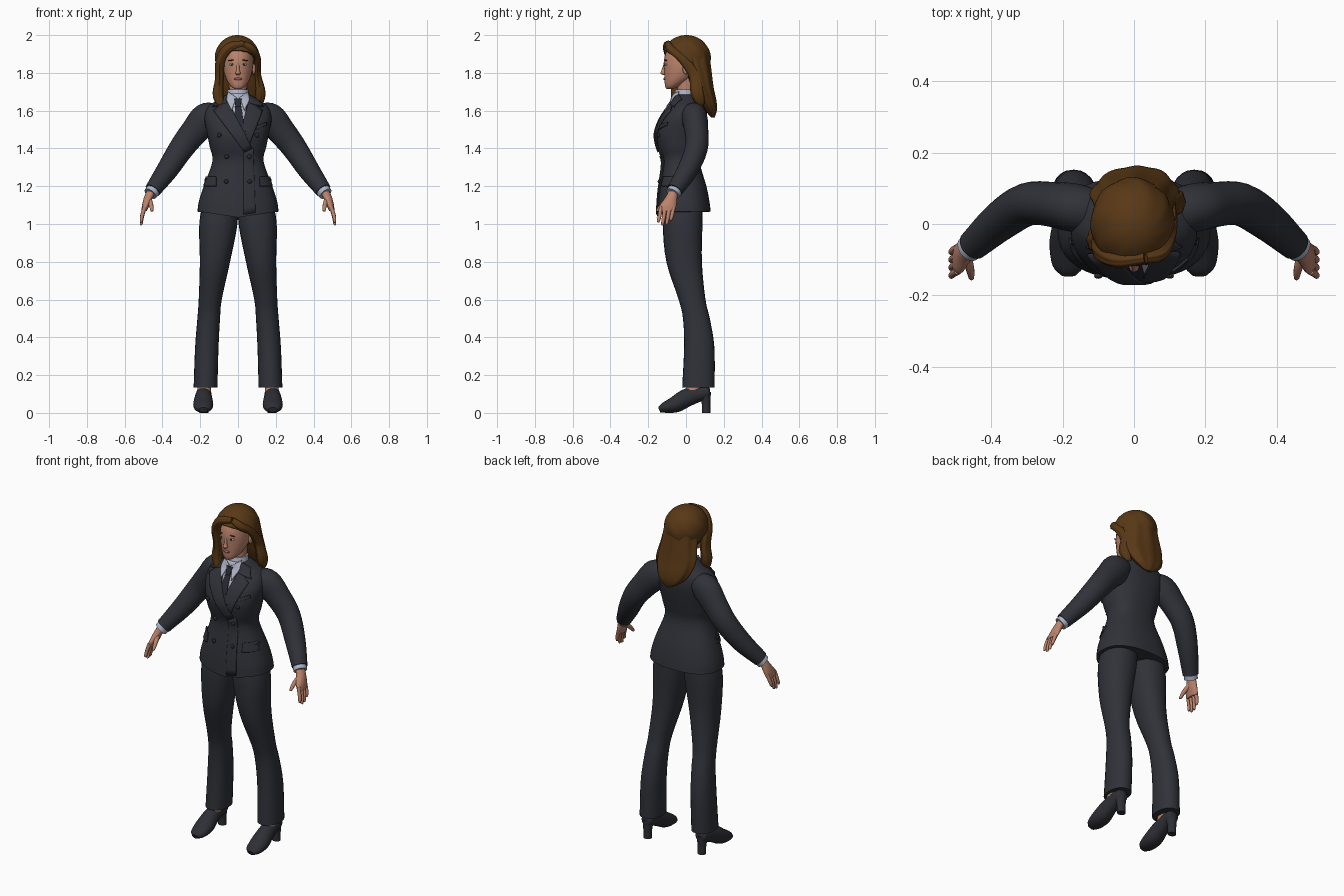
import bpy, bmesh, math
from mathutils import Vector
from mathutils.bvhtree import BVHTree

default = bpy.data.objects.get("Cube")
if default:
    bpy.data.objects.remove(default, do_unlink=True)


def material(name, r, g, b):
    mat = bpy.data.materials.new(name)
    mat.use_nodes = True
    mat.diffuse_color = (r, g, b, 1)
    shader = next(n for n in mat.node_tree.nodes if n.type == "BSDF_PRINCIPLED")
    shader.inputs["Base Color"].default_value = (r, g, b, 1)
    shader.inputs["Roughness"].default_value = 0.7
    return mat


SUIT = material("charcoal suit", .03, .032, .041)
TIE = material("dark tie", .02, .022, .03)
SHOE = material("dark leather", .027, .028, .035)
SHIRT = material("pale shirt", .42, .45, .56)
SKIN = material("skin", .5, .23, .15)
LIPS = material("lips", .38, .14, .11)
HAIR = material("brown hair", .1, .04, .008)
WHITE = material("eye white", .6, .6, .6)
IRIS = material("iris", .03, .03, .04)
X, Y = Vector((1, 0, 0)), Vector((0, 1, 0))


def finish(name, bm, mat):
    mesh = bpy.data.meshes.new(name)
    bm.to_mesh(mesh)
    bm.free()
    mesh.materials.append(mat)
    mesh.shade_smooth()
    mesh.set_sharp_from_angle(angle=math.radians(45))
    obj = bpy.data.objects.new(name, mesh)
    bpy.context.collection.objects.link(obj)
    return obj


def sided(name, side):
    return ("left_" if side > 0 else "right_") + name


def spline(rings, steps):
    """Catmull-Rom interpolation of whole rings."""
    pts = [Vector(r) for r in rings]
    pts = [pts[0] * 2 - pts[1]] + pts + [pts[-1] * 2 - pts[-2]]
    out = []
    for a, b, c, d in zip(pts, pts[1:], pts[2:], pts[3:]):
        for k in range(steps):
            t = k / steps
            out.append((b * 2 + (c - a) * t + (a * 2 - b * 5 + c * 4 - d) * t ** 2
                        + (b * 3 - a - c * 3 + d) * t ** 3) / 2)
    return out + [pts[-2]]


def loft(name, rings, mat, ref=None, power=2, wave=0, side=1, n=24, steps=4):
    """Skin over rings (x, y, z, a, b); level rings unless ref gives the a-axis."""
    data = spline(rings, steps)
    bm, loops = bmesh.new(), []
    for i, ring in enumerate(data):
        centre, u, v = Vector(ring[:3]), X, Y
        if ref:
            ahead, behind = data[min(i + 1, len(data) - 1)], data[max(i - 1, 0)]
            tangent = (Vector(ahead[:3]) - Vector(behind[:3])).normalized()
            u = (ref - tangent * ref.dot(tangent)).normalized()
            v = tangent.cross(u)
        loop = []
        for k in range(n):
            ang = math.tau * k / n
            c, s = math.cos(ang), math.sin(ang)
            grow = 1 + wave * math.cos(8 * ang)
            p = centre + u * ring[3] * grow * math.copysign(abs(c) ** (2 / power), c)
            p += v * ring[4] * grow * math.copysign(abs(s) ** (2 / power), s)
            loop.append(bm.verts.new((p.x * side, p.y, max(p.z, 0))))
        loops.append(loop)
    for lo, hi in zip(loops, loops[1:]):
        for k in range(n):
            j = (k + 1) % n
            bm.faces.new((lo[k], lo[j], hi[j], hi[k]))
    bm.faces.new(loops[0])
    bm.faces.new(loops[-1])
    bmesh.ops.recalc_face_normals(bm, faces=bm.faces)
    return finish(name, bm, mat)


def ball(name, loc, scale, mat, side=1, tilt=0):
    bm = bmesh.new()
    bmesh.ops.create_uvsphere(bm, u_segments=16, v_segments=10, radius=1)
    obj = finish(name, bm, mat)
    obj.location = (loc[0] * side, loc[1], loc[2])
    obj.scale = scale
    obj.rotation_euler.y = tilt * side
    return obj


# Jacket body, with the front hem dipping at the middle
jacket = loft("jacket", [
    (0, -.012, 1.065, .215, .143), (0, -.014, 1.12, .207, .138), (0, -.018, 1.2, .182, .126),
    (0, -.028, 1.33, .136, .1), (0, -.033, 1.41, .15, .116), (0, -.03, 1.48, .164, .128),
    (0, -.01, 1.56, .178, .12), (0, .008, 1.62, .16, .098), (0, .01, 1.655, .11, .077),
    (0, 0, 1.685, .06, .058)], SUIT, power=2.4, n=40)
for vert in jacket.data.vertices:
    if vert.co.z < 1.1 and vert.co.y < 0:
        vert.co.z -= .03 * max(0, 1 - abs(vert.co.x) / .2)

# Shirt collar band
collar = loft("shirt_collar", [(0, -.004, 1.64, .07, .064), (0, -.004, 1.68, .062, .06),
                               (0, .0, 1.712, .056, .056)], SHIRT)
trees = [BVHTree.FromPolygons([v.co for v in o.data.vertices],
                              [p.vertices for p in o.data.polygons]) for o in (jacket, collar)]


def front_y(x, z):
    hits = [t.ray_cast(Vector((x, -1, z)), Y)[0] for t in trees]
    return min([h.y for h in hits if h], default=-.05)


def patch(name, corners, mat, lift, side=1, n=10):
    """Thin cloth panel laid on the front of the body, corners as (x, z)."""
    a, b, c, d = [Vector(p) for p in corners]
    bm, grid = bmesh.new(), []
    for i in range(n + 1):
        row = []
        for j in range(n + 1):
            p = a.lerp(b, i / n).lerp(d.lerp(c, i / n), j / n)
            row.append(bm.verts.new((p.x * side, front_y(p.x * side, p.y) - lift, p.y)))
        grid.append(row)
    for r, q in zip(grid, grid[1:]):
        for k in range(n):
            bm.faces.new((r[k], r[k + 1], q[k + 1], q[k]))
    obj = finish(name, bm, mat)
    solid = obj.modifiers.new("cloth", "SOLIDIFY")
    solid.thickness, solid.offset = .007, 0
    return obj


# Shirt front, tie and lapels
patch("shirt_front", [(-.05, 1.69), (.05, 1.69), (.03, 1.5), (0, 1.5)], SHIRT, .001)
patch("tie", [(-.012, 1.65), (.012, 1.65), (.045, 1.45), (-.025, 1.5)], TIE, .006)
patch("tie_knot", [(-.021, 1.665), (.021, 1.665), (.012, 1.622), (-.012, 1.622)], TIE, .012)
patch("under_lapel", [(.06, 1.66), (.13, 1.6), (.06, 1.42), (.01, 1.48)], SUIT, .006)
patch("over_lapel", [(-.06, 1.66), (-.13, 1.6), (.035, 1.38), (.075, 1.4)], SUIT, .01)
patch("front_overlap", [(.03, 1.39), (.08, 1.4), (.092, 1.06), (.03, 1.05)], SUIT, .002)
patch("breast_pocket", [(.095, 1.52), (.15, 1.54), (.15, 1.522), (.097, 1.5)], SUIT, .004)

for side in (1, -1):
    # Collar wings, jacket collar, pocket flaps and buttons
    patch(sided("collar_wing", side), [(.052, 1.7), (.008, 1.67), (.034, 1.6), (.06, 1.655)],
          SHIRT, .011, side)
    patch(sided("jacket_collar", side), [(.056, 1.685), (.1, 1.66), (.135, 1.62), (.06, 1.64)],
          SUIT, .01, side)
    patch(sided("pocket_flap", side), [(.115, 1.25), (.172, 1.25), (.18, 1.2), (.115, 1.2)],
          SUIT, .006, side)
    for row, (x, z) in enumerate([(.062, 1.225), (.06, 1.357), (.1, 1.47)]):
        ball(sided("button_%d" % row, side), (x, front_y(x * side, z) - .006, z),
             (.012, .008, .012), TIE, side)

    # Sleeve, cuff and hand
    loft(sided("sleeve", side), [
        (.1, .03, 1.585, .06, .055), (.165, .045, 1.56, .068, .083), (.23, .055, 1.49, .063, .074),
        (.3, .055, 1.4, .06, .066), (.375, .008, 1.285, .055, .057),
        (.452, -.06, 1.178, .043, .043)], SUIT, Y, side=side)
    loft(sided("cuff", side), [(.44, -.05, 1.19, .039, .038), (.464, -.07, 1.16, .038, .037)],
         SHIRT, Y, side=side)
    loft(sided("palm", side), [
        (.458, -.066, 1.175, .026, .026), (.474, -.078, 1.14, .024, .032),
        (.488, -.094, 1.1, .02, .044), (.497, -.1, 1.07, .014, .042)], SKIN, side=side)
    for k in range(4):
        y, reach = -.132 + k * .022, (.065, .08, .076, .055)[k]
        loft(sided("finger_%d" % k, side), [
            (.494, y, 1.09, .011, .011), (.508, y - .008, 1.075 - reach / 2, .01, .01),
            (.512, y - .014, 1.08 - reach, .008, .008), (.51, y - .015, 1.074 - reach, .003, .003)],
             SKIN, Y, side=side, n=10)
    loft(sided("thumb", side), [
        (.472, -.085, 1.135, .015, .015), (.46, -.125, 1.1, .012, .012),
        (.456, -.15, 1.072, .008, .008), (.456, -.153, 1.067, .003, .003)], SKIN, Y, side=side, n=10)

    # Trouser leg
    loft(sided("trouser_leg", side), [
        (.09, -.012, 1.14, .09, .1), (.104, -.018, 1.0, .101, .105), (.122, -.01, .8, .08, .094),
        (.147, .032, .6, .061, .071), (.155, .055, .5, .06, .071), (.165, .07, .35, .062, .08),
        (.172, .066, .135, .063, .086)], SUIT, power=2.2, side=side)

    # Foot, shoe and heel
    loft(sided("ankle", side), [
        (.177, .07, .2, .034, .04), (.179, .05, .14, .036, .045), (.181, .02, .085, .036, .046)],
         SKIN, side=side)
    loft(sided("shoe", side), [
        (.184, -.142, .016, .022, .014), (.184, -.115, .027, .045, .028),
        (.184, -.055, .046, .053, .044), (.183, 0, .078, .046, .048),
        (.181, .06, .1, .04, .044), (.179, .115, .11, .034, .036),
        (.179, .128, .112, .016, .018)], SHOE, X, side=side)
    loft(sided("heel", side), [
        (.18, .1, .11, .034, .032), (.18, .106, .05, .025, .023), (.18, .107, 0, .024, .022)],
         SHOE, side=side)

    # Paired face parts
    ball(sided("eye", side), (.032, -.104, 1.845), (.015, .009, .0065), WHITE, side)
    ball(sided("iris", side), (.032, -.111, 1.845), (.006, .004, .006), IRIS, side)
    ball(sided("eyebrow", side), (.034, -.106, 1.867), (.019, .007, .003), HAIR, side, .12)
    ball(sided("ear", side), (.084, 0, 1.82), (.01, .018, .028), SKIN, side)

# Neck, head, nose and mouth
loft("neck", [(0, .004, 1.64, .05, .05), (0, .002, 1.7, .046, .048), (0, .012, 1.79, .05, .055)], SKIN)
loft("head", [
    (0, -.088, 1.714, .014, .014), (0, -.08, 1.722, .03, .028), (0, -.065, 1.738, .046, .047),
    (0, -.04, 1.77, .064, .074), (0, -.02, 1.815, .077, .096), (0, -.012, 1.865, .08, .105),
    (0, -.005, 1.92, .074, .095), (0, 0, 1.96, .045, .055), (0, 0, 1.972, .01, .01)], SKIN)
loft("nose", [
    (0, -.111, 1.85, .007, .007), (0, -.118, 1.815, .009, .011), (0, -.12, 1.799, .014, .015),
    (0, -.115, 1.788, .008, .006)], SKIN, n=12)
ball("mouth", (0, -.112, 1.768), (.021, .008, .007), LIPS)

# Hair cap: swirled dome cut open around the face
bm = bmesh.new()
bmesh.ops.create_uvsphere(bm, u_segments=64, v_segments=32, radius=1)
for vert in bm.verts:
    x, y, z = vert.co
    groove = 1 - .014 * (1 + math.sin(10 * math.atan2(y + .3, x - .2) + 5 * z)) * (1 - z ** 4)
    vert.co = (x * .119 * groove - .004, y * .13 * groove + .002, 1.88 + z * .12)
for point, normal in (((0, 0, 1.845), (0, .65, 1)), ((0, .01, 0), Y)):
    bmesh.ops.bisect_plane(bm, geom=bm.verts[:] + bm.edges[:] + bm.faces[:],
                           plane_co=point, plane_no=normal)
face_area = []
for face in bm.faces:
    mid = face.calc_center_median()
    if mid.y < .01 and mid.z < 1.845 - .65 * mid.y:
        face_area.append(face)
bmesh.ops.delete(bm, geom=face_area, context="FACES")
cap = finish("hair_cap", bm, HAIR)
shell = cap.modifiers.new("thickness", "SOLIDIFY")
shell.thickness = .016

# Long back hair and the two side locks
loft("back_hair", [
    (0, .03, 1.91, .1, .09), (0, .064, 1.8, .112, .07), (.002, .085, 1.72, .122, .06),
    (.006, .11, 1.65, .105, .05), (.012, .132, 1.6, .07, .03), (.016, .142, 1.565, .02, .01)],
     HAIR, wave=.035, n=64)
loft("right_lock", [
    (.03, -.094, 1.955, .016, .016), (-.045, -.1, 1.935, .022, .024), (-.092, -.07, 1.87, .034, .024),
    (-.098, -.045, 1.77, .036, .022), (-.106, -.045, 1.69, .034, .027),
    (-.092, -.06, 1.635, .02, .02), (-.075, -.07, 1.605, .004, .004)], HAIR, Y, wave=.05, n=40)
loft("left_lock", [
    (.03, -.094, 1.955, .016, .016), (.075, -.08, 1.925, .022, .02), (.104, -.02, 1.875, .022, .016),
    (.103, .045, 1.79, .03, .018), (.118, .06, 1.7, .035, .026),
    (.11, .075, 1.645, .024, .022), (.09, .08, 1.61, .004, .004)], HAIR, Y, wave=.05, n=40)
